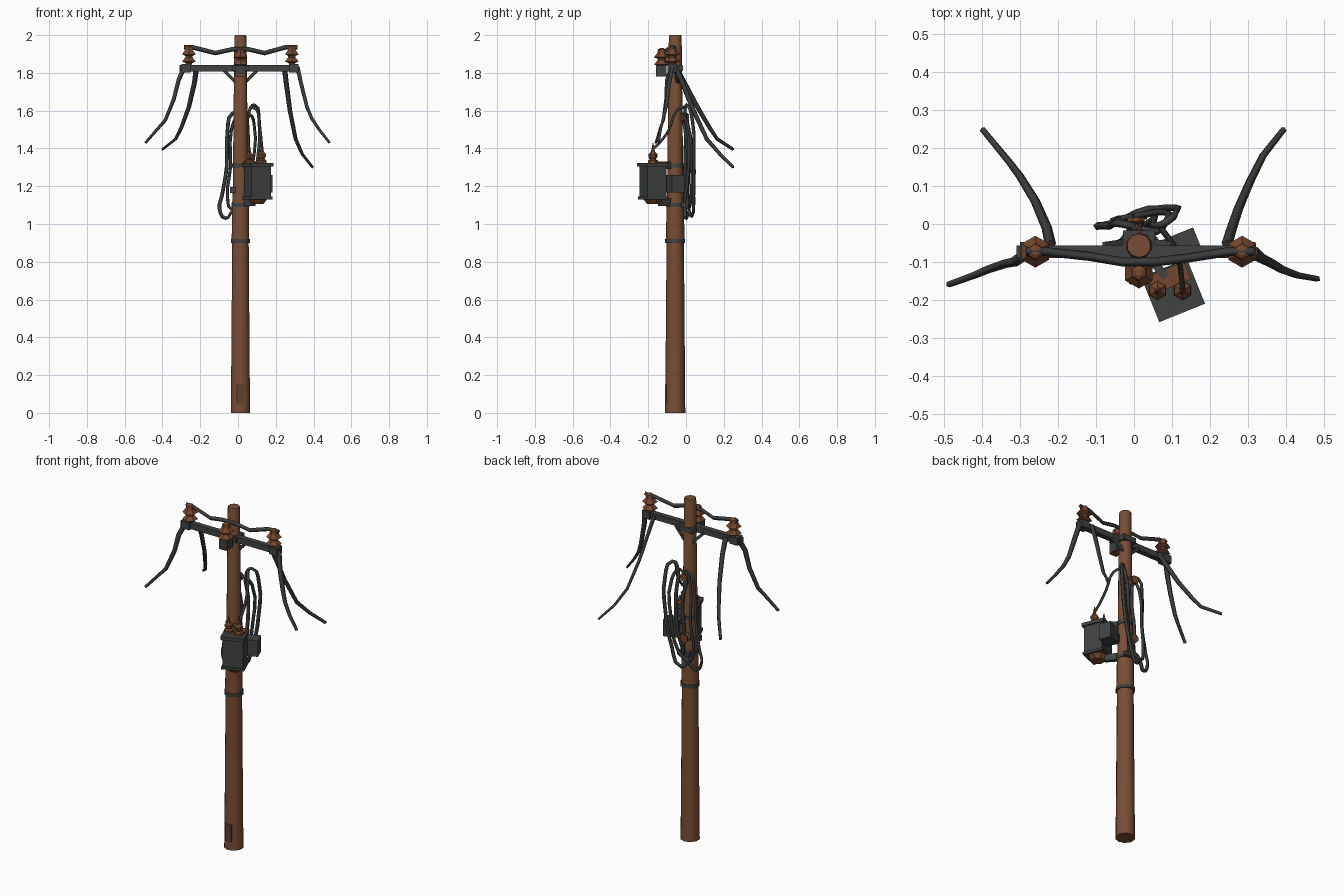
import bpy, math
from mathutils import Vector, Matrix

cube = bpy.data.objects.get("Cube")
if cube:
    bpy.data.objects.remove(cube)


def material(name, rgb):
    m = bpy.data.materials.new(name)
    m.use_nodes = True
    m.diffuse_color = (*rgb, 1)
    m.node_tree.nodes["Principled BSDF"].inputs["Base Color"].default_value = (*rgb, 1)
    return m


WOOD = material("brown_wood", (0.19, 0.076, 0.034))
DARK_WOOD = material("stained_wood", (0.11, 0.052, 0.03))
RUST = material("rusty_brown", (0.18, 0.063, 0.027))
METAL = material("dark_metal", (0.05, 0.056, 0.053))
CABLE = material("black_cable", (0.042, 0.047, 0.044))

PX, PY = 0.013, -0.057          # pole axis


def mesh_object(name, verts, faces, mat, smooth=False):
    me = bpy.data.meshes.new(name)
    me.from_pydata(verts, [], faces)
    me.materials.append(mat)
    ob = bpy.data.objects.new(name, me)
    bpy.context.collection.objects.link(ob)
    if smooth:
        bpy.ops.object.select_all(action="DESELECT")
        bpy.context.view_layer.objects.active = ob
        ob.select_set(True)
        bpy.ops.object.shade_smooth_by_angle(angle=math.radians(50))
    return ob


def lathe(name, profile, at, mat, sides=8, smooth=False, tilt=None):
    """Spin (radius, height) pairs around an axis and cap both ends."""
    verts = []
    for r, z in profile:
        for i in range(sides):
            a = math.tau * (i + 0.5) / sides
            verts.append((r * math.cos(a), r * math.sin(a), z))
    faces = [tuple(reversed(range(sides))),
             tuple(range(len(verts) - sides, len(verts)))]
    for k in range(len(profile) - 1):
        for i in range(sides):
            j = (i + 1) % sides
            a, b = k * sides, (k + 1) * sides
            faces.append((a + i, a + j, b + j, b + i))
    ob = mesh_object(name, verts, faces, mat, smooth)
    ob.location = at
    if tilt:
        ob.rotation_euler = tilt
    return ob


def box(name, at, size, mat, turn=0.0):
    bpy.ops.mesh.primitive_cube_add(size=1, location=at, rotation=(0, 0, turn))
    ob = bpy.context.object
    ob.name = name
    ob.data.transform(Matrix.Diagonal((*size, 1)))
    ob.data.materials.append(mat)
    return ob


def beam(name, a, b, width, height, mat):
    a, b = Vector(a), Vector(b)
    ob = box(name, (a + b) / 2, (width, height, (b - a).length), mat)
    ob.rotation_euler = (b - a).to_track_quat("Z", "Y").to_euler()
    return ob


def cable(name, points, radius=0.009, end=1.0, smooth=False):
    """A low-sided tube along a path, optionally tapering to its end."""
    cu = bpy.data.curves.new(name, "CURVE")
    cu.dimensions = "3D"
    cu.bevel_depth = radius
    cu.bevel_resolution = 0
    cu.use_fill_caps = True
    sp = cu.splines.new("BEZIER" if smooth else "POLY")
    pts = sp.bezier_points if smooth else sp.points
    pts.add(len(points) - 1)
    cu.resolution_u = 3
    for i, (p, co) in enumerate(zip(pts, points)):
        p.co = co if smooth else (*co, 1)
        p.radius = 1 + (end - 1) * i / (len(points) - 1)
        if smooth:
            p.handle_left_type = p.handle_right_type = "AUTO"
    cu.materials.append(CABLE)
    ob = bpy.data.objects.new(name, cu)
    bpy.context.collection.objects.link(ob)
    return ob


# Pole, with a thicker sleeve where the equipment hangs
lathe("pole", [(0.054, 0), (0.053, 0.03), (0.046, 0.9), (0.034, 1.99), (0.031, 2.0)],
      (PX, PY, 0), WOOD, 10, True)
lathe("pole_sleeve", [(0.049, 0.91), (0.046, 1.12)], (PX, PY, 0), WOOD, 10, True)
for z, r in ((0.91, 0.053), (1.10, 0.049), (1.31, 0.047)):
    lathe("pole_band", [(r, -0.01), (r, 0.01)], (PX, PY, z), METAL, 10, True)
box("base_stain", (PX, PY - 0.049, 0.1), (0.04, 0.009, 0.1), DARK_WOOD)

# Crossarm and its braces
AZ, AY = 1.825, -0.073
beam("crossarm", (-0.31, AY, AZ), (0.32, AY, AZ), 0.032, 0.034, METAL)
for x in (-0.275, 0.295):
    box("crossarm_cap", (x, AY, AZ), (0.05, 0.05, 0.044), METAL)
for s in (-1, 1):
    beam("crossarm_brace", (PX + s * 0.02, -0.045, 1.745),
         (PX + s * 0.09, -0.055, 1.815), 0.016, 0.016, METAL)
box("crossarm_clamp", (PX, PY, AZ), (0.085, 0.08, 0.03), METAL)

# Insulators: a pair on the arm and one on a bracket in front
SHED = [(0.016, 0), (0.02, 0.012), (0.042, 0.02), (0.022, 0.042), (0.022, 0.05),
        (0.042, 0.058), (0.024, 0.08), (0.02, 0.1), (0.01, 0.106)]
for x in (-0.26, 0.285):
    lathe("arm_insulator", SHED, (x, AY, 1.84), RUST, 6)
lathe("front_insulator", SHED, (PX, -0.128, 1.825), RUST, 6)
box("front_insulator_block", (PX, -0.13, 1.812), (0.052, 0.055, 0.055), METAL)
box("front_insulator_rust", (PX, -0.13, 1.788), (0.046, 0.06, 0.012), RUST)

# Line running over the insulators
cable("top_line", [(-0.285, -0.072, 1.937), (-0.24, -0.072, 1.935), (-0.12, -0.085, 1.905),
                   (-0.03, -0.1, 1.925), (0.055, -0.1, 1.925), (0.14, -0.09, 1.905),
                   (0.25, -0.073, 1.935), (0.315, -0.072, 1.937)], 0.012)

# Hanging broken lines, two at each end of the arm
HANGING = {
    "right_front_line": [(-0.285, -0.078, 1.83), (-0.315, -0.1, 1.76), (-0.34, -0.105, 1.66),
                         (-0.385, -0.12, 1.55), (-0.42, -0.135, 1.51), (-0.49, -0.16, 1.43)],
    "right_back_line": [(-0.22, -0.055, 1.83), (-0.23, -0.01, 1.75), (-0.26, 0.06, 1.62),
                        (-0.30, 0.125, 1.51), (-0.33, 0.165, 1.45), (-0.40, 0.25, 1.395)],
    "left_front_line": [(0.315, -0.072, 1.83), (0.335, -0.09, 1.74), (0.365, -0.105, 1.62),
                        (0.39, -0.12, 1.56), (0.43, -0.135, 1.5), (0.485, -0.145, 1.43)],
    "left_back_line": [(0.245, -0.055, 1.83), (0.255, -0.02, 1.75), (0.275, 0.04, 1.6),
                       (0.305, 0.11, 1.45), (0.34, 0.18, 1.37), (0.395, 0.25, 1.3)],
}
for name, pts in HANGING.items():
    cable(name, pts, 0.015, 0.55)

# Transformer, turned on the pole
TURN = math.radians(22)
TX, TY = 0.103, -0.175
box("transformer_body", (TX, TY, 1.22), (0.112, 0.108, 0.17), METAL, TURN)
box("transformer_lid", (TX, TY, 1.314), (0.13, 0.128, 0.02), METAL, TURN)
box("transformer_rim", (TX, TY, 1.138), (0.126, 0.12, 0.014), METAL, TURN)
lathe("transformer_underside", [(0.035, 0), (0.056, 0.025)], (TX, TY, 1.107), RUST, 8)
box("lid_rust", (0.092, -0.142, 1.325), (0.105, 0.05, 0.008), RUST, TURN)
for z in (1.31, 1.115):
    beam("transformer_bracket", (PX, PY, z), (0.085, -0.14, z), 0.022, 0.04, METAL)

# Terminals on the lid
TERMINAL = [(0.026, 0), (0.026, 0.012), (0.014, 0.02), (0.022, 0.032),
            (0.024, 0.045), (0.012, 0.058), (0.007, 0.075), (0.002, 0.105)]
for x, y, scale in ((0.062, -0.175, 0.85), (0.128, -0.175, 1.0)):
    lathe("terminal", [(r, z * scale) for r, z in TERMINAL], (x, y, 1.324), RUST, 6)

# Switch box behind the transformer
box("switch_box", (0.128, -0.058, 1.213), (0.088, 0.07, 0.095), METAL, TURN)
box("switch_box_arm", (0.075, -0.062, 1.213), (0.08, 0.03, 0.04), METAL, TURN)

# Spools and clips that carry the cables on the back of the pole
for z in (1.56, 1.2):
    lathe("cable_spool", [(0.026, 0), (0.026, 0.012), (0.014, 0.018), (0.014, 0.026),
                          (0.024, 0.032), (0.024, 0.042)],
          (PX - 0.008, -0.025, z), RUST, 8, tilt=(-math.pi / 2, 0, 0))
box("side_clip", (-0.02, -0.065, 1.18), (0.045, 0.05, 0.03), METAL)
box("lower_clip", (0.02, -0.012, 1.1), (0.075, 0.025, 0.025), METAL)

# Cable coils
cable("right_coil", [(0.01, -0.01, 1.58), (-0.03, 0.0, 1.585), (-0.055, 0.0, 1.5),
                     (-0.06, -0.005, 1.3), (-0.085, -0.005, 1.15), (-0.098, -0.005, 1.08),
                     (-0.065, 0.0, 1.03), (-0.03, 0.015, 1.07), (0.03, 0.02, 1.11)],
      0.01, smooth=True)
cable("right_inner_coil", [(0.0, -0.01, 1.59), (-0.035, 0.005, 1.5), (-0.04, 0.015, 1.3),
                           (-0.055, 0.01, 1.14), (-0.035, 0.015, 1.08), (0.0, 0.02, 1.1)],
      0.009, smooth=True)
cable("left_coil", [(0.02, -0.01, 1.1), (0.05, 0.01, 1.25), (0.055, 0.015, 1.45),
                    (0.06, -0.005, 1.6), (0.085, 0.005, 1.63), (0.112, 0.035, 1.54),
                    (0.105, 0.042, 1.35), (0.065, 0.04, 1.15), (0.01, 0.03, 1.04),
                    (-0.02, 0.015, 1.07)], 0.01, smooth=True)
cable("left_inner_coil", [(0.02, -0.012, 1.57), (0.06, -0.02, 1.58), (0.085, 0.01, 1.53),
                          (0.075, 0.03, 1.3), (0.03, 0.025, 1.12), (0.0, 0.02, 1.09)],
      0.009, smooth=True)
cable("terminal_lead", [(0.07, -0.01, 1.62), (0.1, -0.05, 1.6), (0.118, -0.09, 1.5),
                        (0.125, -0.14, 1.43), (0.128, -0.172, 1.4)], 0.008, smooth=True)
cable("back_cable", [(0.0, -0.015, 1.55), (0.02, 0.005, 1.4), (0.005, 0.01, 1.25),
                     (0.02, 0.005, 1.08)], 0.009, smooth=True)
